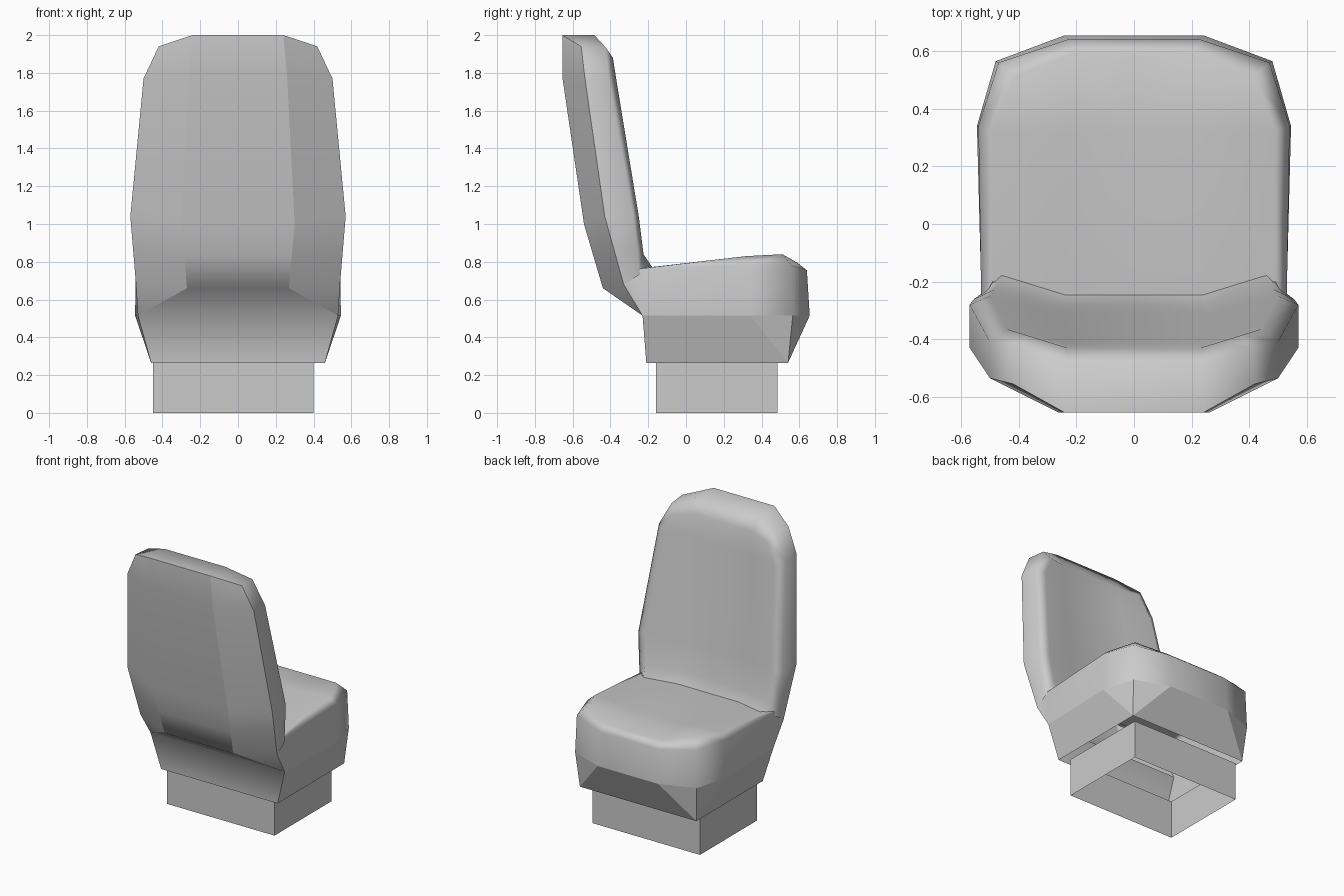
import bpy, bmesh, math
from mathutils import Vector

cube = bpy.data.objects.get("Cube")
if cube:
    bpy.data.objects.remove(cube, do_unlink=True)

# One plain grey for the whole chair
grey = bpy.data.materials.new("plain_grey")
grey.use_nodes = True
color = (0.6, 0.6, 0.6, 1)
grey.diffuse_color = color
grey.node_tree.nodes["Principled BSDF"].inputs["Base Color"].default_value = color


def centre(point):
    """The matching point on the symmetry plane."""
    return (0, point[1], point[2])


def add_face(bm, points):
    """Make a face, dropping repeated corners so quads can collapse to triangles."""
    corners = list(dict.fromkeys(points))
    if len(corners) > 2:
        bm.faces.new([bm.verts.new(p) for p in corners])


def add_strips(bm, rows):
    """Skin neighbouring rows of points."""
    for low, high in zip(rows, rows[1:]):
        for i in range(len(low) - 1):
            add_face(bm, (low[i], low[i + 1], high[i + 1], high[i]))


def is_crease(mesh, edge, creases):
    """True if the edge, on either side of the chair, joins two neighbours of a crease path."""
    ends = [Vector((abs(co.x), co.y, co.z)) for co in (mesh.vertices[v].co for v in edge.vertices)]
    for path in creases:
        for a, b in zip(path, path[1:]):
            for p, q in (ends, ends[::-1]):
                if (p - Vector(a)).length + (q - Vector(b)).length < 0.002:
                    return True
    return False


def finish(bm, name, angle, mirrored=True, creases=()):
    """Weld, mirror across x, and turn the mesh into a shaded object."""
    bmesh.ops.remove_doubles(bm, verts=bm.verts[:], dist=0.001)
    if mirrored:
        geom = bm.verts[:] + bm.edges[:] + bm.faces[:]
        bmesh.ops.mirror(bm, geom=geom, merge_dist=0.001, axis='X')
        bmesh.ops.remove_doubles(bm, verts=bm.verts[:], dist=0.001)
    bmesh.ops.recalc_face_normals(bm, faces=bm.faces[:])
    mesh = bpy.data.meshes.new(name)
    bm.to_mesh(mesh)
    bm.free()
    obj = bpy.data.objects.new(name, mesh)
    bpy.context.collection.objects.link(obj)
    mesh.materials.append(grey)
    bpy.ops.object.select_all(action='DESELECT')
    obj.select_set(True)
    bpy.context.view_layer.objects.active = obj
    bpy.ops.object.shade_smooth_by_angle(angle=math.radians(angle))
    for edge in mesh.edges:
        if is_crease(mesh, edge, creases):
            edge.use_edge_sharp = True
    # Keep broad panels flat and let the narrow rims carry the rounding
    weighted = obj.modifiers.new("flat_panels", 'WEIGHTED_NORMAL')
    weighted.keep_sharp = True


# Points shared by the seat and the backrest
base_rear, base_front = (0.46, -0.21, 0.265), (0.46, 0.54, 0.265)
waist_rear = (0.53, -0.23, 0.515)
rear_low, side_low = (0.27, -0.44, 0.66), (0.54, -0.33, 0.68)

# Seat cushion: half rings running from the rear, round the corner, to the middle
bottom = [base_rear] + [base_front] * 3
waist = [waist_rear, (0.545, 0.34, 0.515), (0.48, 0.565, 0.515), (0.24, 0.655, 0.515)]
shoulder = [(0.53, -0.27, 0.76), (0.54, 0.34, 0.785), (0.47, 0.56, 0.78), (0.23, 0.64, 0.755)]
rim = [(0.49, -0.2, 0.77), (0.49, 0.32, 0.83), (0.42, 0.51, 0.84), (0.21, 0.59, 0.795)]
dip_rear, dip_front = (0.24, -0.27, 0.755), (0.22, 0.32, 0.81)
dip = [dip_rear] + [dip_front] * 3
middle = [centre(p) for p in dip]

seat = bmesh.new()
add_strips(seat, [ring + [centre(ring[-1])] for ring in (bottom, waist, shoulder, rim, dip, middle)])
add_face(seat, (waist_rear, shoulder[0], side_low))
corner_edges = [[base_front, p] for p in waist[1:]]
finish(seat, "seat_cushion", 65, creases=[waist + [centre(waist[-1])]] + corner_edges)

# Backrest: half sections from the rear panel, round the side, to the hollow front
rear_top, front_top = (0.24, -0.655, 2.0), (0.24, -0.485, 2.0)
hollow_top = (0.23, -0.43, 1.9)
sections = [
    [rear_low, side_low, (0.54, -0.25, 0.73), (0.46, -0.175, 0.765), (0.24, -0.245, 0.755)],
    [(0.285, -0.49, 0.83), (0.555, -0.38, 0.86), (0.555, -0.26, 0.87), (0.48, -0.225, 0.84), (0.25, -0.28, 0.84)],
    [(0.3, -0.54, 1.0), (0.57, -0.43, 1.04), (0.57, -0.28, 1.04), (0.5, -0.25, 1.04), (0.27, -0.305, 1.04)],
    [(0.26, -0.655, 1.78), (0.5, -0.535, 1.77), (0.5, -0.41, 1.77), (0.44, -0.365, 1.74), (0.24, -0.415, 1.75)],
    [rear_top, (0.42, -0.555, 1.94), (0.41, -0.425, 1.935), (0.37, -0.387, 1.88), hollow_top],
    [rear_top, rear_top, front_top, hollow_top, hollow_top],
]
back = bmesh.new()
add_strips(back, [[centre(s[0])] + s + [centre(s[-1])] for s in sections])
# Top cap
cap = (rear_top, front_top, hollow_top)
add_strips(back, [cap, [centre(p) for p in cap]])
# Lower rear panel sloping down behind the seat
add_strips(back, [[p, centre(p)] for p in (base_rear, waist_rear, rear_low)])
add_face(back, (rear_low, side_low, waist_rear))
panel_edge = [waist_rear] + [s[0] for s in sections[:-1]]
side_edge = [waist_rear] + [s[1] for s in sections]
finish(back, "backrest", 70, creases=[panel_edge, side_edge])

# Pedestal: four walls, open above and below
left, right, rear, front = 0.4, -0.45, -0.16, 0.485
plan = [(left, rear), (left, front), (right, front), (right, rear), (left, rear)]
pedestal = bmesh.new()
add_strips(pedestal, [[(x, y, z) for x, y in plan] for z in (0, 0.27)])
finish(pedestal, "pedestal", 30, mirrored=False)
